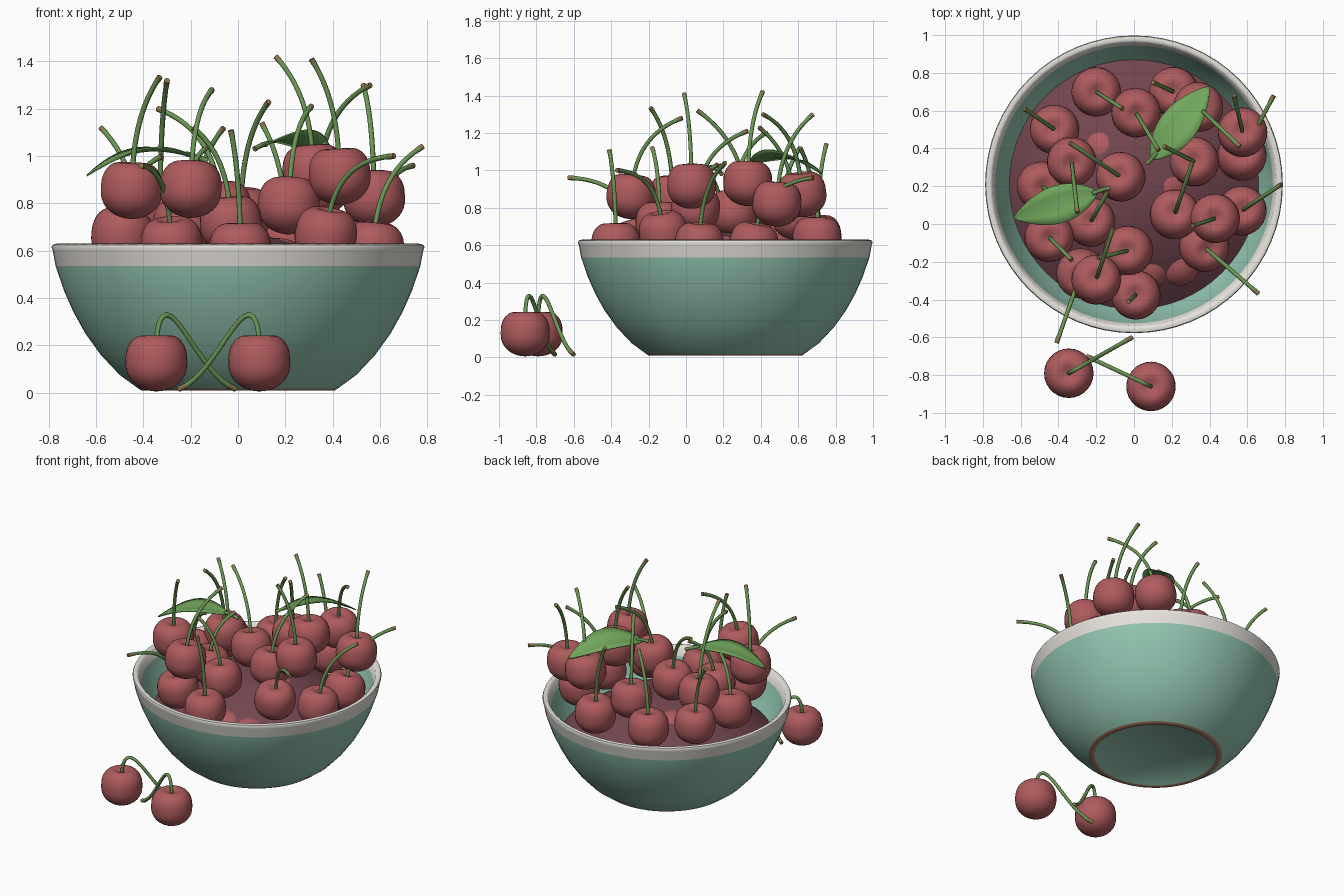
import bpy, bmesh, math
from mathutils import Vector

cube = bpy.data.objects.get("Cube")
if cube:
    bpy.data.objects.remove(cube, do_unlink=True)


def material(name, rgb):
    mat = bpy.data.materials.new(name)
    mat.use_nodes = True
    colour = (*rgb, 1.0)
    mat.diffuse_color = colour
    mat.node_tree.nodes["Principled BSDF"].inputs["Base Color"].default_value = colour
    return mat


CHERRY = material("cherry red", (0.43, 0.105, 0.11))
MOUND = material("dark cherry", (0.17, 0.06, 0.077))
TEAL = material("teal glaze", (0.29, 0.56, 0.44))
CREAM = material("cream rim", (0.82, 0.79, 0.74))
CLAY = material("bare clay", (0.42, 0.22, 0.14))
STEM = material("stem green", (0.15, 0.31, 0.09))
TIP = material("stem tip brown", (0.25, 0.18, 0.07))
LEAF = material("leaf green", (0.17, 0.39, 0.11))

BOWL_CENTRE = Vector((0, 0.21, 0))
CHERRY_RADIUS = 0.131


def finish(name, bm, materials, angle=50):
    """Turn a bmesh into a smooth shaded object."""
    bmesh.ops.recalc_face_normals(bm, faces=bm.faces)
    mesh = bpy.data.meshes.new(name)
    bm.to_mesh(mesh)
    bm.free()
    for mat in materials:
        mesh.materials.append(mat)
    obj = bpy.data.objects.new(name, mesh)
    bpy.context.collection.objects.link(obj)
    bpy.ops.object.select_all(action="DESELECT")
    bpy.context.view_layer.objects.active = obj
    obj.select_set(True)
    bpy.ops.object.shade_smooth_by_angle(angle=math.radians(angle))
    return obj


def bridge(bm, a, b, index=0):
    for i in range(len(a)):
        j = (i + 1) % len(a)
        bm.faces.new((a[i], a[j], b[j], b[i])).material_index = index


def lathe(name, profile, materials, pick, steps=64):
    """Revolve (radius, height) points; pick gives the material of each band."""
    bm = bmesh.new()
    rings = []
    for r, z in profile:
        turns = [math.tau * i / steps for i in range(steps)]
        rings.append([bm.verts.new((r * math.cos(t), r * math.sin(t), z)) for t in turns])
    for k in range(len(rings) - 1):
        bridge(bm, rings[k], rings[k + 1], pick(k))
    bmesh.ops.remove_doubles(bm, verts=bm.verts, dist=0.0001)
    obj = finish(name, bm, materials)
    obj.location = BOWL_CENTRE
    return obj


# Bowl: recessed foot, outer wall, rolled rim, inner wall
foot = [(0, 0.03), (0.365, 0.03), (0.385, 0.013), (0.41, 0.01), (0.422, 0.018)]
outer = [(0.5, 0.075), (0.58, 0.16), (0.645, 0.25), (0.695, 0.34), (0.735, 0.43), (0.771, 0.535)]
rim = [(0.783, 0.6), (0.788, 0.615), (0.784, 0.625), (0.765, 0.63), (0.75, 0.62), (0.735, 0.56)]
inner = [(0.70, 0.46), (0.65, 0.36), (0.55, 0.2), (0.4, 0.08), (0, 0.06)]
clay_bands = range(2, 4)
rim_start = len(foot) + len(outer) - 1
rim_bands = range(rim_start, rim_start + len(rim))
lathe("bowl", foot + outer + rim + inner, [TEAL, CREAM, CLAY],
      lambda k: 1 if k in rim_bands else 2 if k in clay_bands else 0)


# Mound filling the bowl under the loose fruit
def mound_height(r):
    return 0.38 + 0.29 * (1 - (r / 0.66) ** 2)


lathe("fruit_mound", [(0.066 * i, mound_height(0.066 * i)) for i in range(11)],
      [MOUND], lambda k: 0)

# Shared cherry mesh: full shoulders, rounder underside and a stem dimple
bm = bmesh.new()
bmesh.ops.create_uvsphere(bm, u_segments=28, v_segments=20, radius=1)
for v in bm.verts:
    r = math.hypot(v.co.x, v.co.y)
    if v.co.z > 0:
        v.co.z = 1.03 * v.co.z ** 0.72 - 0.28 * math.exp(-(r / 0.36) ** 2)
    else:
        v.co.z = -0.92 * abs(v.co.z) ** 0.9
    v.co *= CHERRY_RADIUS
master = finish("cherry", bm, [CHERRY], 80)


def cherry(name, position, lean=(0, 0, 1)):
    obj = bpy.data.objects.new(name, master.data)
    bpy.context.collection.objects.link(obj)
    obj.location = position
    obj.rotation_euler = Vector(lean).to_track_quat("Z", "Y").to_euler()
    return obj


def stem(name, points, steps=20, sides=8):
    """Bezier tube through control points, with a thicker brown tip."""
    bm = bmesh.new()
    degree = len(points) - 1
    path = []
    for i in range(steps + 1):
        t = i / steps
        path.append(sum((math.comb(degree, k) * t ** k * (1 - t) ** (degree - k) * p
                         for k, p in enumerate(points)), Vector()))
    rings = []
    for i, p in enumerate(path):
        along = path[min(i + 1, steps)] - path[max(i - 1, 0)]
        turn = along.to_track_quat("Z", "Y")
        radius = 0.0125 if i >= steps - 1 else 0.011
        rings.append([bm.verts.new(p + turn @ Vector((radius * math.cos(a), radius * math.sin(a), 0)))
                      for a in (math.tau * s / sides for s in range(sides))])
    for i in range(steps):
        bridge(bm, rings[i], rings[i + 1], 1 if i == steps - 1 else 0)
    bm.faces.new(rings[0])
    bm.faces.new(rings[-1]).material_index = 1
    finish(name, bm, [STEM, TIP])


# Piled cherries: fruit centre, then stem tip
lower = [
    ((-.20, .70, .64), (-.06, .61, 1.12)), ((.21, .70, .63), (.10, .75, 1.14)),
    ((.57, .36, .60), (.74, .68, .96)), ((-.42, .50, .65), (-.58, .61, 1.12)),
    ((-.49, .20, .66), (-.32, .10, 1.0)), ((-.23, .01, .70), (-.14, .17, 1.03)),
    ((.57, .07, .60), (.78, .21, 1.04)), ((.37, -.12, .66), (.66, -.37, 1.0)),
    ((-.03, -.14, .71), (-.19, -.18, 1.12)), ((-.28, -.26, .62), (-.41, -.63, .96)),
    ((.01, -.375, .60), (-.03, -.41, 1.11))]
upper = [
    ((.01, .59, .75), (.13, .39, 1.23)), ((.34, .62, .87), (.56, .41, 1.30)),
    ((.575, .485, .82), (.53, .68, 1.30)), ((-.33, .33, .78), (-.30, .06, 1.32)),
    ((-.07, .25, .77), (-.34, .43, 1.20)), ((.32, .33, .93), (.16, .41, 1.42)),
    ((.215, .05, .79), (.31, .33, 1.21)), ((.43, .03, .915), (.31, -.01, 1.41)),
    ((-.45, -.07, .855), (-.33, -.19, 1.335)), ((-.20, -.295, .86), (-.11, -.02, 1.28))]
for layer, pile in (("lower", lower), ("upper", upper)):
    for n, (centre, tip) in enumerate(pile):
        centre, tip = Vector(centre), Vector(tip)
        reach = tip - centre
        lean = Vector((reach.x * 0.2, reach.y * 0.2, reach.z)).normalized()
        cherry(f"{layer}_cherry_{n}", centre, lean)
        base = centre + lean * CHERRY_RADIUS * 0.62
        bend = base + lean * reach.length * 0.5
        stem(f"{layer}_stem_{n}", [base, bend, tip])

# Buried cherries just breaking the mound surface
for n, (x, y) in enumerate([(-.16, .39), (.17, .20), (.23, -.20), (.07, -.22)]):
    top = mound_height(math.hypot(x, y - BOWL_CENTRE.y))
    cherry(f"buried_cherry_{n}", (x, y, top - CHERRY_RADIUS * 0.9), (0, 0, -1))

# Pair of cherries on the table, stems arching over and crossing
for n, (centre, tip) in enumerate([((-.345, -.79, .126), (-.01, -.60, .015)),
                                   ((.09, -.86, .126), (-.25, -.70, .015))]):
    centre, tip = Vector(centre), Vector(tip)
    cherry(f"table_cherry_{n}", centre)
    path = []
    for along, height in ((0, .19), (0, .40), (.25, .42), (.5, .08), (1, .015)):
        point = centre.lerp(tip, along)
        path.append(Vector((point.x, point.y, height)))
    stem(f"table_stem_{n}", path)

# The shared mesh stays in use; its own object is not needed
bpy.data.objects.remove(master, do_unlink=True)


def leaf(name, start, end, arch, half_width, roll, rows=16):
    """Pointed arched blade, folded slightly along its midrib and rolled sideways."""
    start, end = Vector(start), Vector(end)
    side = (end - start).cross(Vector((0, 0, 1))).normalized()
    side.z = roll
    bm = bmesh.new()
    grid = []
    for i in range(rows + 1):
        t = i / rows
        mid = start.lerp(end, t) + Vector((0, 0, arch * math.sin(math.pi * t)))
        width = half_width * math.sin(math.pi * t ** 0.9) ** 0.8 if 0 < i < rows else 0.002
        grid.append([bm.verts.new(mid + side * width * s + Vector((0, 0, 0.15 * width * abs(s))))
                     for s in (-1, -0.5, 0, 0.5, 1)])
    for a, b in zip(grid, grid[1:]):
        for j in range(len(a) - 1):
            bm.faces.new((a[j], a[j + 1], b[j + 1], b[j]))
    obj = finish(name, bm, [LEAF], 60)
    obj.modifiers.new("thickness", "SOLIDIFY").thickness = 0.006


# Leaves with short stalks
leaf("left_leaf", (-.19, .17, 1.0), (-.64, .03, .92), 0.06, 0.1, 0)
stem("left_leaf_stalk", [Vector((-.22, .16, 1.01)), Vector((-.18, .18, 1.0)), Vector((-.13, .19, .98))])
leaf("right_leaf", (.09, .34, 1.04), (.40, .73, .98), 0.06, 0.1, 0.25)
stem("right_leaf_stalk", [Vector((.12, .38, 1.05)), Vector((.1, .35, 1.05)), Vector((.07, .32, 1.03))])
